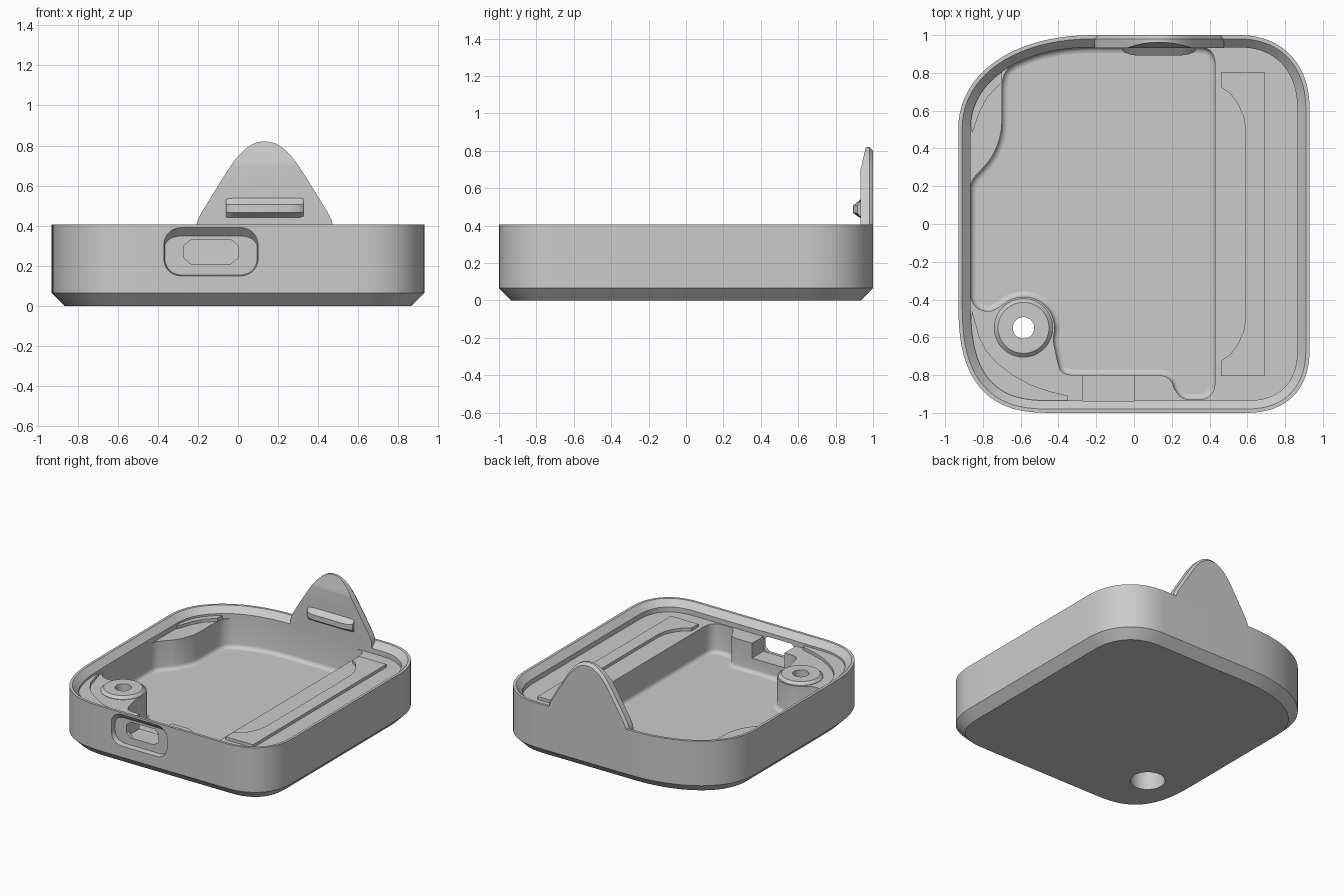
import bpy, bmesh, math
from mathutils import Vector

if "Cube" in bpy.data.objects:
    bpy.data.objects.remove(bpy.data.objects["Cube"])

grey = bpy.data.materials.new("plain grey")
grey.use_nodes = True
grey.diffuse_color = (0.6, 0.6, 0.6, 1)
grey.node_tree.nodes["Principled BSDF"].inputs["Base Color"].default_value = grey.diffuse_color

RIM, LEDGE, RAISED, FLOOR = 0.405, 0.322, 0.345, 0.1
SUNK = LEDGE - 0.015
BOSS = Vector((-0.585, -0.55))


def finish(name, bm):
    """Turn a bmesh into an object with the grey material."""
    bmesh.ops.recalc_face_normals(bm, faces=bm.faces)
    mesh = bpy.data.meshes.new(name)
    bm.to_mesh(mesh)
    bm.free()
    mesh.materials.append(grey)
    ob = bpy.data.objects.new(name, mesh)
    bpy.context.collection.objects.link(ob)
    return ob


def loft_mesh(loops, closed=False):
    """Bridge equal loops of 3D points; cap the ends, or close into a ring."""
    bm = bmesh.new()
    rings = [[bm.verts.new(p) for p in loop] for loop in loops]
    pairs = list(zip(rings, rings[1:])) + ([(rings[-1], rings[0])] if closed else [])
    for a, b in pairs:
        for i in range(len(a)):
            bm.faces.new((a[i - 1], a[i], b[i], b[i - 1]))
    if not closed:
        bm.faces.new(rings[0])
        bm.faces.new(rings[-1])
    return bm


def loft(name, loops, closed=False):
    return finish(name, loft_mesh(loops, closed))


def level(pts, z):
    return [(p[0], p[1], z) for p in pts]


def upright(pts, y):
    return [(p[0], y, p[1]) for p in pts]


def inset(pts, d):
    """Move a counter-clockwise outline inwards by d."""
    out = []
    for i, p in enumerate(pts):
        a = (p - pts[i - 1]).normalized()
        b = (pts[(i + 1) % len(pts)] - p).normalized()
        n = Vector((-a.y - b.y, a.x + b.x)) / (1 + a.dot(b))
        out.append(p + n * d)
    return out


def soften(pts, cuts=(0.022, 0.009)):
    """Cut every corner of a closed outline to round it."""
    pts = [Vector(p) for p in pts]
    for cut in cuts:
        new = []
        for i, p in enumerate(pts):
            for q in (pts[i - 1], pts[(i + 1) % len(pts)]):
                e = q - p
                new.append(p + e * min(0.25, cut / e.length))
        pts = new
    return pts


def circle(c, r, n=48):
    return [(c[0] + r * math.cos(math.tau * i / n), c[1] + r * math.sin(math.tau * i / n))
            for i in range(n)]


def box_loop(x0, x1, z0, z1):
    return [(x0, z0), (x1, z0), (x1, z1), (x0, z1)]


def case_outline(steps=20):
    """Four superelliptical corners of different size, counter-clockwise."""
    pts = []
    corners = [(1, 1, 0.38, 0.4, 2.25), (-1, 1, 0.72, 0.5, 2.15),
               (-1, -1, 0.5, 0.6, 2.7), (1, -1, 0.35, 0.35, 2.4)]
    for k, (sx, sy, rx, ry, power) in enumerate(corners):
        for i in range(steps + 1):
            t = (k + i / steps) * math.pi / 2
            cx, cy = abs(math.cos(t)) ** (2 / power), abs(math.sin(t)) ** (2 / power)
            pts.append(Vector((sx * (0.93 - rx + rx * cx), sy * (1 - ry + ry * cy))))
    return pts


# Case: chamfered base, straight wall, sloped rim and inner ledge
shell = case_outline()
case = loft("case_body", [level(inset(shell, d), z) for d, z in (
    (0.065, 0), (0, 0.065), (0, RIM), (0.02, RIM), (0.065, 0.36), (0.065, LEDGE))])

# Pocket outline, following the back wall and passing around the screw boss
inner = inset(shell, 0.064)
back = [p for p in inner if p.y > 0.6 and -0.66 < p.x < 0.36]
around = [BOSS + 0.165 * Vector((math.cos(a), math.sin(a)))
          for a in (math.radians(d) for d in range(130, -21, -10))]
pocket = [(0.43, -0.86), (0.43, 0.87), (0.41, 0.915), (0.37, 0.936)] + back + [
    (-0.69, 0.79), (-0.7, 0.73), (-0.7, 0.5), (-0.72, 0.42), (-0.76, 0.34), (-0.866, 0.225),
    (-0.866, -0.4), (-0.83, -0.45), (-0.77, -0.465), (-0.73, -0.45)] + around + [
    (-0.405, -0.73), (-0.39, -0.78), (-0.35, -0.8), (0.16, -0.8), (0.2, -0.83), (0.215, -0.88),
    (0.26, -0.93), (0.37, -0.93), (0.41, -0.905)]
pocket = soften(pocket)
fillet = 0.03
levels = [(fillet * (1 - math.sin(t)), FLOOR + fillet * (1 - math.cos(t)))
          for t in (math.radians(d) for d in (0, 22, 45, 67, 90))] + [(0, 0.6)]
cutters = [loft("pocket_cutter", [level(inset(pocket, d), z) for d, z in levels])]

# Screw hole with a wide counterbore from below
cutters.append(loft("hole_cutter", [level(circle(BOSS, r), z) for r, z in (
    (0.12, -0.1), (0.12, 0.2), (0.057, 0.2), (0.057, 0.6))]))

# Port: outer recess with sloping top, opening and trough
recess = soften(box_loop(-0.37, 0.1, 0.15, 0.39), (0.05, 0.02, 0.008))
deep = [(p.x, 0.27 + (p.y - 0.27) * 0.68 if p.y > 0.27 else p.y) for p in inset(recess, 0.005)]
cutters.append(loft("recess_cutter", [upright(recess, -1.1), upright(recess, -1), upright(deep, -0.96)]))
opening = soften(box_loop(-0.27, 0, 0.21, 0.33), (0.035,))
cutters.append(loft("opening_cutter", [upright(opening, -1.1), upright(opening, -0.85)]))
trough = box_loop(-0.272, 0.002, 0.208, 0.5)
cutters.append(loft("trough_cutter", [upright(trough, -0.936), upright(trough, -0.7)]))

bpy.context.view_layer.objects.active = case
for cutter in cutters:
    cutter.hide_render = True
    mod = case.modifiers.new(cutter.name, "BOOLEAN")
    mod.operation, mod.solver, mod.object = "DIFFERENCE", "EXACT", cutter
    bpy.ops.object.modifier_apply(modifier=mod.name)
    bpy.data.objects.remove(cutter)

# Screw boss ring standing on the ledge
boss = loft("screw_boss", [level(circle(BOSS, r), z) for r, z in (
    (0.057, SUNK), (0.057, RAISED), (0.135, RAISED), (0.155, 0.325), (0.155, SUNK))], closed=True)

# Raised strip with a curved inner edge
curve = [(0.46, 0.725), (0.51, 0.69), (0.55, 0.635), (0.58, 0.57), (0.59, 0.5)]
strip = [(0.46, -0.805), (0.69, -0.805), (0.69, 0.805), (0.46, 0.805)] + curve + [
    (x, -y) for x, y in reversed(curve)]
loft("side_strip", [level(strip, SUNK), level(strip, RAISED)])

# Raised crescents in the two right-hand corners
wall = inset(shell, 0.06)
crescents = {
    "back_crescent": ([p for p in wall if p.x < -0.69 and p.y > 0.5],
                      [(-0.857, 0.48), (-0.815, 0.6), (-0.77, 0.68), (-0.7, 0.75)]),
    "front_crescent": ([p for p in wall if p.x < -0.35 and p.y < -0.49],
                       [(-0.35, -0.938), (-0.35, -0.91), (-0.45, -0.885), (-0.55, -0.85),
                        (-0.64, -0.8), (-0.72, -0.74), (-0.775, -0.68), (-0.815, -0.61), (-0.857, -0.46)])}
for name, (edge, arc) in crescents.items():
    loft(name, [level(edge + arc, SUNK), level(edge + arc, RAISED)])

# Back flap: bell-shaped plate, chamfered behind and sloped at the front of its tip
mid = 0.133
half = [(0.343, 0.33), (0.343, 0.42), (0.245, 0.58), (0.16, 0.715), (0.115, 0.768), (0.07, 0.803), (0.03, 0.82)]
bell = [(mid + d, z) for d, z in half] + [(mid - d, z) for d, z in reversed(half)]
bell = soften(bell, (0.03, 0.015))
behind = [(mid + (x - mid) * 0.95, z - 0.02 * max(0, (z - 0.4) / 0.42)) for x, z in bell]
bm = loft_mesh([upright(bell, 0.933), upright(bell, 0.98), upright(behind, 1)])
bmesh.ops.bisect_plane(bm, geom=bm.verts[:] + bm.edges[:] + bm.faces[:],
                       plane_co=(0, 0, 0.7), plane_no=(0, 0, 1))
for v in bm.verts:
    if v.co.y < 0.94 and v.co.z > 0.7:
        v.co.y += (v.co.z - 0.7) * 0.24
flap = finish("back_flap", bm)

# Catch bar on the flap, its nose rounded off towards both ends
nose = [(0.193, 0.918), (0.18, 0.907), (0.155, 0.898), (0.125, 0.893)]
sections = [(mid - d, y) for d, y in nose] + [(mid + d, y) for d, y in reversed(nose)]
bar = loft("catch_bar", [[(x, 0.94, 0.435), (x, y, 0.467), (x, y, 0.507), (x, 0.94, 0.545)]
                         for x, y in sections])

# Smooth the curved parts, keep real edges sharp and level faces flat
bpy.ops.object.select_all(action="DESELECT")
for ob in (case, boss, flap, bar):
    ob.select_set(True)
bpy.context.view_layer.objects.active = case
bpy.ops.object.shade_smooth_by_angle(angle=math.radians(28))
for face in case.data.polygons:
    if abs(face.normal.z) > 0.999:
        face.use_smooth = False
